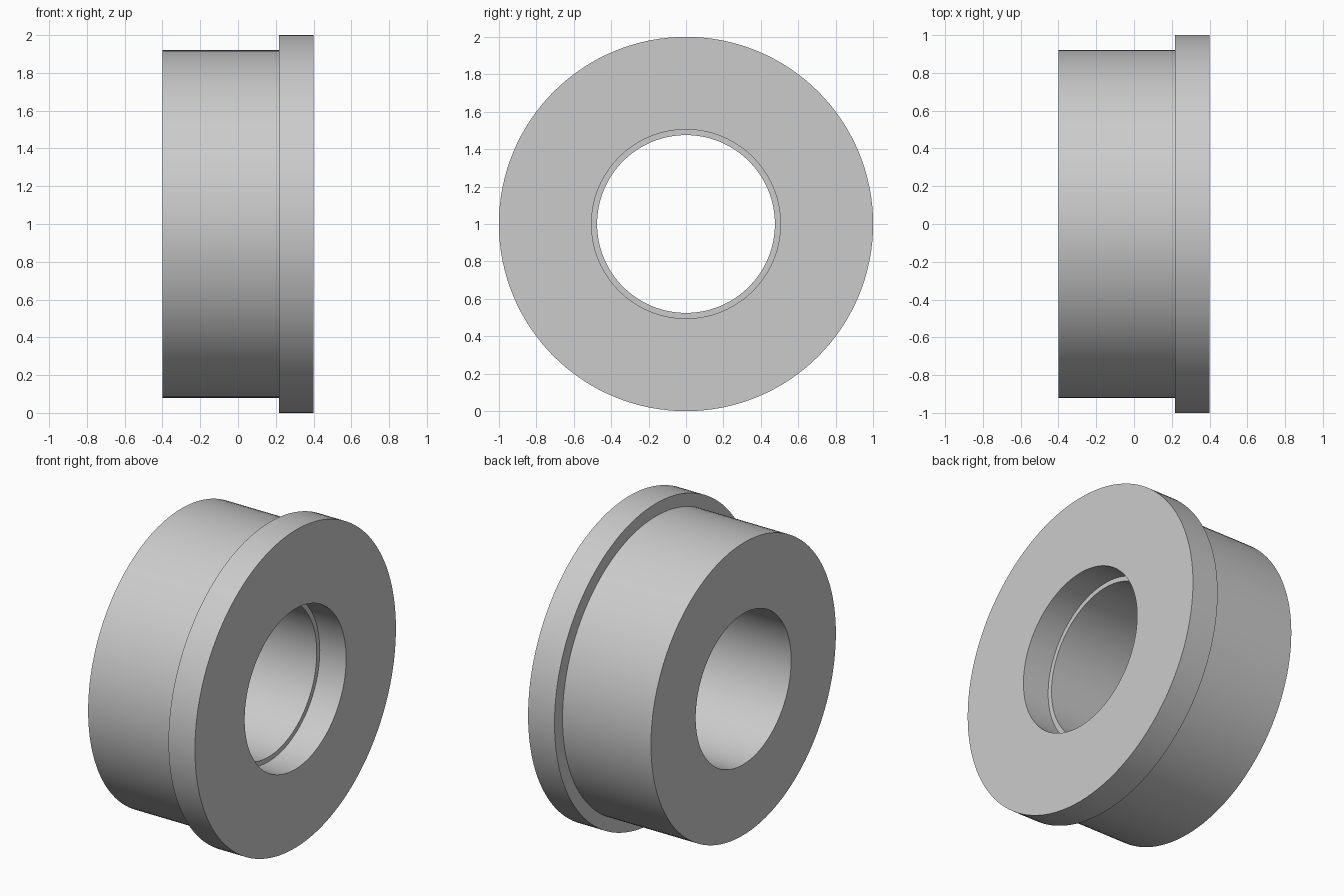
import bpy
import bmesh
import math
from mathutils import Matrix, Vector

SEGMENTS = 128
AXIS_HEIGHT = 1.0

# Main dimensions
half_width = 0.4
shoulder_x = 0.216
flange_radius = 1.0
body_radius = 0.92
bore_radius = 0.475
counterbore_radius = 0.505

old = bpy.data.objects.get("Cube")
if old:
    bpy.data.objects.remove(old, do_unlink=True)


def make_material(name, color):
    mat = bpy.data.materials.new(name)
    mat.use_nodes = True
    mat.diffuse_color = color
    mat.node_tree.nodes["Principled BSDF"].inputs["Base Color"].default_value = color
    return mat


def revolve(name, profile, material):
    """Turn a closed (x, radius) profile around the horizontal x axis."""
    bm = bmesh.new()
    rings = []
    for i in range(SEGMENTS):
        turn = Matrix.Rotation(math.tau * i / SEGMENTS, 3, 'X')
        rings.append([bm.verts.new(turn @ Vector((x, 0, r))) for x, r in profile])
    for i, ring in enumerate(rings):
        following = rings[(i + 1) % SEGMENTS]
        for j in range(len(profile)):
            k = (j + 1) % len(profile)
            bm.faces.new((ring[j], ring[k], following[k], following[j]))
    bmesh.ops.recalc_face_normals(bm, faces=bm.faces)
    mesh = bpy.data.meshes.new(name)
    bm.to_mesh(mesh)
    bm.free()
    mesh.materials.append(material)
    obj = bpy.data.objects.new(name, mesh)
    obj.location.z = AXIS_HEIGHT
    bpy.context.collection.objects.link(obj)
    bpy.ops.object.select_all(action='DESELECT')
    obj.select_set(True)
    bpy.context.view_layer.objects.active = obj
    bpy.ops.object.shade_smooth_by_angle(angle=math.radians(30))
    return obj


# Flanged bushing: body, flange, counterbore and through bore in one section
grey = make_material("light grey", (0.6, 0.6, 0.6, 1.0))
revolve("flanged_bushing", [
    (-half_width, bore_radius),
    (-half_width, body_radius),
    (shoulder_x, body_radius),
    (shoulder_x, flange_radius),
    (half_width, flange_radius),
    (half_width, counterbore_radius),
    (shoulder_x, counterbore_radius),
    (shoulder_x, bore_radius),
], grey)
